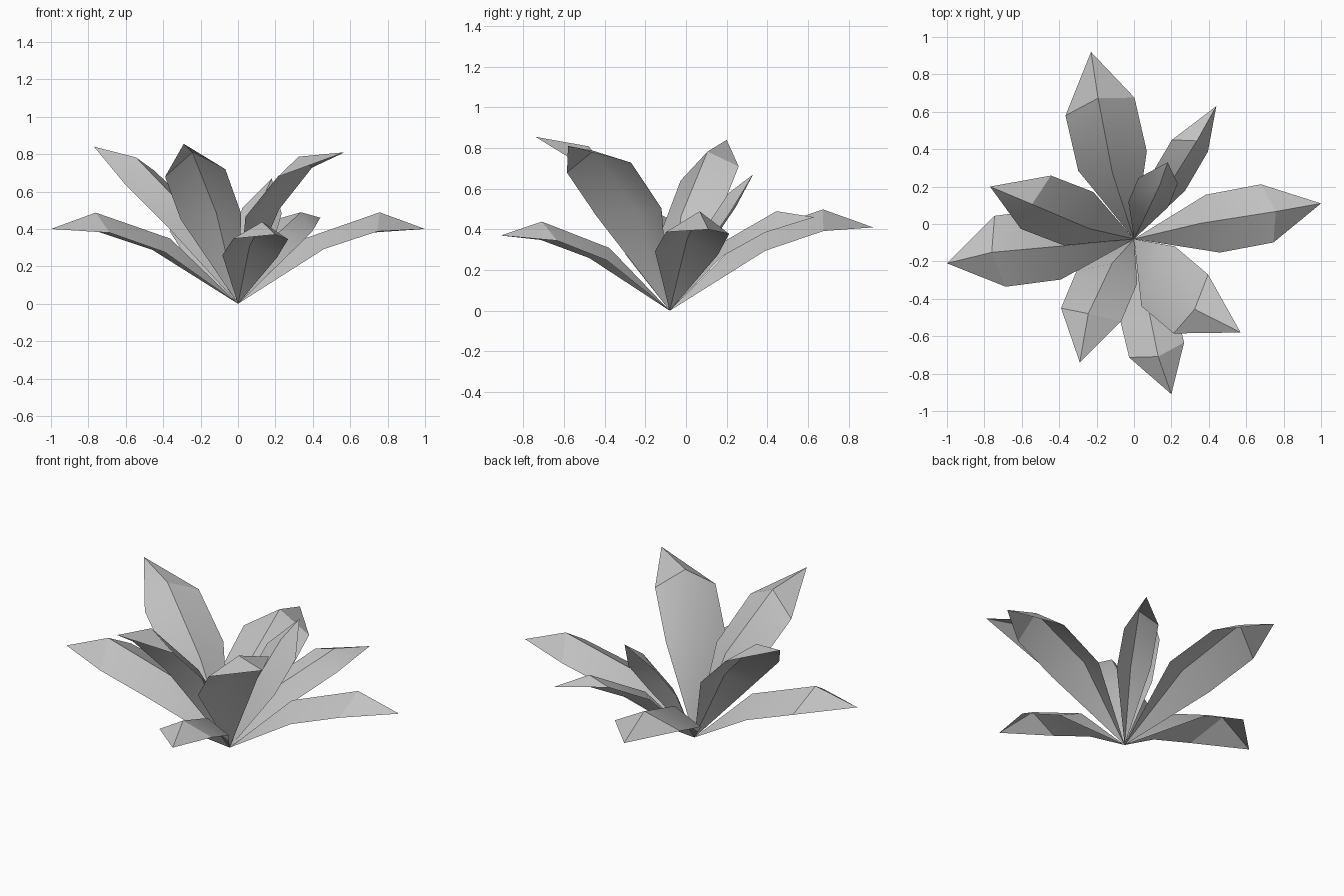
import bpy
import bmesh
import math
from mathutils import Vector

if "Cube" in bpy.data.objects:
    bpy.data.objects.remove(bpy.data.objects["Cube"], do_unlink=True)

# Single leaf colour
grey = bpy.data.materials.new("leaf_grey")
grey.use_nodes = True
colour = (0.55, 0.55, 0.55, 1)
grey.diffuse_color = colour
grey.node_tree.nodes["Principled BSDF"].inputs["Base Color"].default_value = colour

ROOT = Vector((0, -0.08, 0))

# Folded leaf template: (along length, across width, drop below the ridge)
# Each cross-section runs left edge, ridge, right edge
LOWER_RIDGE, UPPER_RIDGE = 0.175, 0.158
LOWER = [(0.45, 0.43, 0.08), (0.43, -0.03, 0), (0.47, -0.57, 0.075)]
UPPER = [(0.74, 0.43, 0.075), (0.82, -0.07, 0), (0.75, -0.57, 0.075)]


def make_leaf(name, tip, side, lift=0, fold=1, shift=0):
    """Leaf from the shared root to its tip; side spans right to left edge.
    lift raises the middle, fold scales the crease, shift slides it to the left."""
    reach = Vector(tip) - ROOT
    length = reach.length
    forward = reach.normalized()
    side = Vector(side)
    width = side.length
    across = (side - forward * side.dot(forward)).normalized()
    up = forward.cross(across)

    bm = bmesh.new()

    def section(points, ridge):
        return [bm.verts.new(ROOT + forward * f * length
                             + across * (s + shift) * width
                             + up * (ridge + lift - drop * fold) * length)
                for f, s, drop in points]

    base, end = bm.verts.new(ROOT), bm.verts.new(tip)
    low = section(LOWER, LOWER_RIDGE)
    high = section(UPPER, UPPER_RIDGE)
    for i in range(2):
        bm.faces.new((base, low[i + 1], low[i]))
        bm.faces.new((low[i], low[i + 1], high[i + 1], high[i]))
        bm.faces.new((high[i], high[i + 1], end))
    bm.normal_update()

    mesh = bpy.data.meshes.new(name)
    bm.to_mesh(mesh)
    bm.free()
    mesh.materials.append(grey)
    leaf = bpy.data.objects.new(name, mesh)
    bpy.context.collection.objects.link(leaf)
    bpy.ops.object.select_all(action="DESELECT")
    leaf.select_set(True)
    bpy.context.view_layer.objects.active = leaf
    bpy.ops.object.shade_smooth_by_angle(angle=math.radians(30))


# Low spreading leaves
make_leaf("low_leaf_back", (-0.23, 0.92, 0.41), (-0.37, -0.09, 0), shift=0.12)
make_leaf("low_leaf_left", (1, 0.11, 0.4), (-0.07, 0.31, -0.01), shift=0.07)
make_leaf("low_leaf_front", (0.2, -0.91, 0.37), (0.3, 0.05, 0.01))
make_leaf("low_leaf_right", (-1, -0.21, 0.4), (0.05, -0.38, 0))

# Tall upright leaves
make_leaf("tall_leaf_front_left", (0.57, -0.58, 0.81), (0.17, 0.325, 0.03),
          lift=0.013, fold=0.4)
make_leaf("tall_leaf_front_right", (-0.29, -0.74, 0.855), (0.315, -0.085, 0.06),
          fold=0.85)
make_leaf("tall_leaf_back_right", (-0.77, 0.2, 0.84), (-0.14, -0.29, -0.09),
          lift=-0.045, fold=0.75)

# Smaller leaves filling the back left
make_leaf("small_leaf_outer", (0.44, 0.63, 0.46), (-0.185, 0.075, 0.075),
          lift=-0.03, fold=0.65, shift=0.26)
make_leaf("small_leaf_inner", (0.18, 0.33, 0.67), (-0.21, 0.03, 0.03),
          lift=-0.09, shift=0.1)
